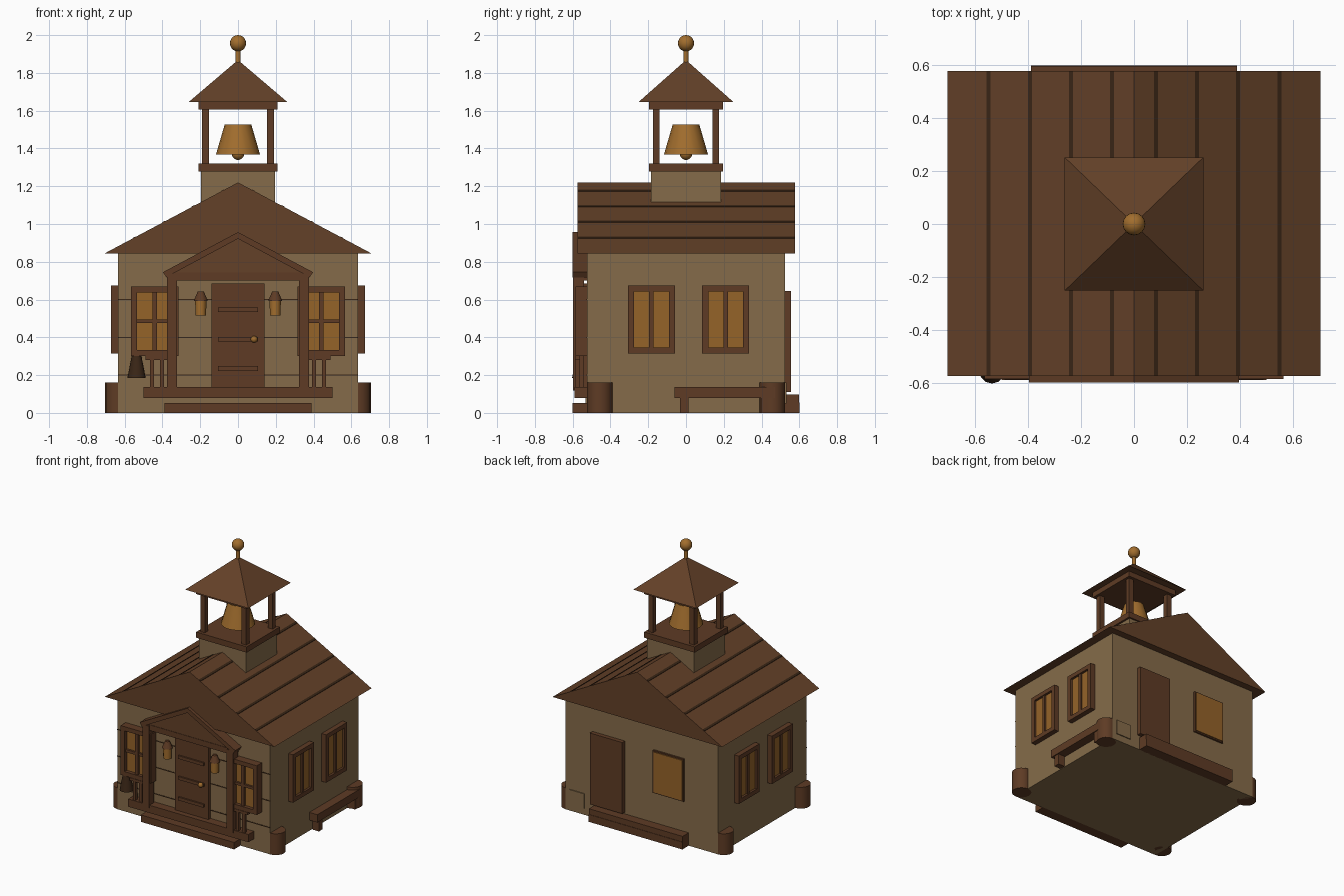
import bpy, bmesh, math

if "Cube" in bpy.data.objects:
    bpy.data.objects.remove(bpy.data.objects["Cube"])


def material(name, rgb):
    m = bpy.data.materials.new(name)
    m.diffuse_color = (*rgb, 1)
    m.use_nodes = True
    m.node_tree.nodes["Principled BSDF"].inputs["Base Color"].default_value = m.diffuse_color
    return m


WALL = material("tan wall", (0.235, 0.148, 0.067))
ROOF = material("roof brown", (0.125, 0.052, 0.021))
WOOD = material("wood brown", (0.112, 0.044, 0.018))
DARK = material("dark brown", (0.042, 0.019, 0.008))
GLASS = material("amber glass", (0.30, 0.125, 0.022))
BRASS = material("brass", (0.36, 0.155, 0.027))


def finish(name, bm, mat, smooth=False):
    bmesh.ops.recalc_face_normals(bm, faces=bm.faces[:])
    me = bpy.data.meshes.new(name)
    bm.to_mesh(me)
    bm.free()
    me.materials.append(mat)
    ob = bpy.data.objects.new(name, me)
    bpy.context.collection.objects.link(ob)
    if smooth:
        bpy.ops.object.select_all(action='DESELECT')
        ob.select_set(True)
        bpy.context.view_layer.objects.active = ob
        bpy.ops.object.shade_smooth_by_angle(angle=math.radians(40))
    return ob


def prism(name, pts, y0, y1, mat):
    """Extrude an (x, z) outline along y."""
    bm = bmesh.new()
    f = bm.faces.new([bm.verts.new((x, y0, z)) for x, z in pts])
    r = bmesh.ops.extrude_face_region(bm, geom=[f])
    vs = [v for v in r["geom"] if isinstance(v, bmesh.types.BMVert)]
    bmesh.ops.translate(bm, verts=vs, vec=(0, y1 - y0, 0))
    return finish(name, bm, mat)


def box(name, x0, x1, y0, y1, z0, z1, mat):
    x0, x1 = sorted((x0, x1))
    y0, y1 = sorted((y0, y1))
    return prism(name, [(x0, z0), (x1, z0), (x1, z1), (x0, z1)], y0, y1, mat)


def cone(name, x, y, z0, z1, r0, r1, mat, n=16):
    bm = bmesh.new()
    bmesh.ops.create_cone(bm, cap_ends=True, segments=n, radius1=r0, radius2=r1, depth=z1 - z0)
    bmesh.ops.translate(bm, verts=bm.verts[:], vec=(x, y, (z0 + z1) / 2))
    return finish(name, bm, mat, n > 8)


def ball(name, x, y, z, r, mat):
    bm = bmesh.new()
    bmesh.ops.create_uvsphere(bm, u_segments=16, v_segments=10, radius=r)
    bmesh.ops.translate(bm, verts=bm.verts[:], vec=(x, y, z))
    return finish(name, bm, mat, True)


def window(name, cu, z0, z1, hw, place, depth, cross):
    """Frame, glass and bars; place(u0, u1, d0, d1) maps wall coordinates to x/y ranges."""
    t = 0.032
    zm = (z0 + z1) / 2
    a, b = cu - hw, cu + hw
    box(name + "_glass", *place(a + t, b - t, -0.01, depth * 0.55), z0 + t, z1 - t, GLASS)
    for u0, u1, p, q in ((a, a + t, z0, z1), (b - t, b, z0, z1),
                         (a + t, b - t, z0, z0 + t), (a + t, b - t, z1 - t, z1)):
        box(name + "_frame", *place(u0, u1, -0.01, depth), p, q, WOOD)
    box(name + "_upright_bar", *place(cu - 0.012, cu + 0.012, 0, depth * 0.85), z0 + t, z1 - t, WOOD)
    if cross:
        box(name + "_cross_bar", *place(a + t, b - t, 0, depth * 0.8), zm - 0.01, zm + 0.01, WOOD)


# main hall and roof
box("walls", -0.635, 0.635, -0.525, 0.525, 0, 0.86, WALL)
prism("main_roof", [(-0.705, 0.845), (0.705, 0.845), (0, 1.22)], -0.575, 0.578, ROOF)
for z in (0.2, 0.4, 0.6):
    box("plank_line", -0.635, 0.635, -0.528, -0.52, z - 0.003, z + 0.003, DARK)

# shingle lines lying on the slopes
slope = 0.375 / 0.705
for s in (-1, 1):
    for x in (0.083, 0.238, 0.393, 0.55):
        a, b = x - 0.007, x + 0.007
        pts = [(s * u, 1.22 - slope * u + d) for u, d in ((a, -0.004), (b, -0.004), (b, 0.003), (a, 0.003))]
        prism("shingle_line", pts, -0.573, 0.576, DARK)

# corner posts
for sx in (-1, 1):
    for sy in (-1, 1):
        cone("corner_post", sx * 0.635, sy * 0.457, 0, 0.16, 0.068, 0.068, WOOD)

# bell tower
box("tower_base", -0.195, 0.195, -0.185, 0.185, 1.0, 1.28, WALL)
box("tower_floor", -0.21, 0.21, -0.197, 0.197, 1.277, 1.32, WOOD)
for sx in (-1, 1):
    for sy in (-1, 1):
        x, y = sx * 0.172, sy * 0.157
        box("tower_post", x - 0.019, x + 0.019, y - 0.018, y + 0.018, 1.31, 1.61, WOOD)
box("tower_beam", -0.21, 0.21, -0.197, 0.197, 1.605, 1.645, WOOD)
bm = bmesh.new()
base = [bm.verts.new((x, y, 1.645)) for x, y in ((-0.262, -0.252), (0.262, -0.252), (0.262, 0.252), (-0.262, 0.252))]
tip = bm.verts.new((0, 0, 1.868))
bm.faces.new(base)
for i in range(4):
    bm.faces.new((base[i], base[(i + 1) % 4], tip))
finish("tower_roof", bm, ROOF)
cone("finial_rod", 0, 0, 1.84, 1.93, 0.014, 0.014, BRASS)
ball("finial_ball", 0, 0, 1.957, 0.043, BRASS)
cone("bell", 0, 0, 1.367, 1.528, 0.117, 0.07, BRASS)
ball("bell_clapper", 0, 0, 1.372, 0.033, BRASS)

# windows
for s in (-1, 1):
    window("front_window", s * 0.44, 0.30, 0.67, 0.126,
           lambda a, b, c, d: (a, b, -0.525 - c, -0.525 - d), 0.06, True)
    for cy in (-0.183, 0.21):
        window("side_window", cy, 0.315, 0.675, 0.124,
               lambda a, b, c, d, s=s: (s * (0.635 + c), s * (0.635 + d), a, b), 0.038, False)
box("back_window_frame", -0.357, -0.10, 0.52, 0.538, 0.325, 0.645, WOOD)
box("back_window_glass", -0.348, -0.109, 0.53, 0.544, 0.334, 0.636, GLASS)

# front door with iron bars and knob
box("front_door", -0.14, 0.14, -0.55, -0.52, 0.135, 0.685, WOOD)
for z in (0.235, 0.39, 0.547):
    box("door_bar", -0.105, 0.105, -0.562, -0.545, z - 0.012, z + 0.012, WOOD)
ball("door_knob", 0.085, -0.565, 0.39, 0.018, BRASS)

# lanterns
for s in (-1, 1):
    cone("lantern_glass", s * 0.197, -0.557, 0.515, 0.6, 0.028, 0.03, BRASS, 12)
    cone("lantern_cap", s * 0.197, -0.557, 0.593, 0.643, 0.037, 0.016, WOOD, 12)

# porch
box("porch_step", -0.388, 0.388, -0.6, -0.52, 0, 0.052, WOOD)
box("porch_floor", -0.5, 0.5, -0.59, -0.52, 0.08, 0.138, WOOD)
box("porch_beam", -0.37, 0.37, -0.59, -0.52, 0.7, 0.742, WOOD)
prism("pediment", [(-0.35, 0.742), (0.35, 0.742), (0, 0.93)], -0.587, -0.52, ROOF)
prism("pediment_rake", [(-0.397, 0.745), (0, 0.957), (0.397, 0.745), (0.38, 0.718), (0, 0.922), (-0.38, 0.718)],
      -0.6, -0.52, WOOD)
for s in (-1, 1):
    box("porch_column", s * 0.322, s * 0.377, -0.597, -0.54, 0.118, 0.735, WOOD)
    box("porch_rail", s * 0.37, s * 0.49, -0.588, -0.56, 0.28, 0.3, WOOD)
    for x in (0.402, 0.455):
        box("porch_baluster", s * (x - 0.011), s * (x + 0.011), -0.584, -0.562, 0.13, 0.29, WOOD)

# hand bell and vent plates
cone("hand_bell", -0.537, -0.555, 0.185, 0.3, 0.048, 0.026, DARK, 12)
box("front_vent", -0.595, -0.465, -0.532, -0.52, 0.05, 0.165, WALL)
box("back_vent", 0.475, 0.6, 0.52, 0.532, 0.05, 0.16, WALL)

# back door and step
box("back_door", 0.14, 0.41, 0.52, 0.557, 0.11, 0.645, WOOD)
box("back_step", -0.39, 0.39, 0.52, 0.6, 0, 0.055, WOOD)
box("back_step_upper", -0.39, 0.39, 0.52, 0.597, 0.05, 0.097, WOOD)

# side bench
box("bench_seat", 0.63, 0.702, -0.06, 0.47, 0.08, 0.138, WOOD)
for y in (-0.01, 0.42):
    box("bench_leg", 0.64, 0.695, y - 0.022, y + 0.022, 0, 0.085, WOOD)
